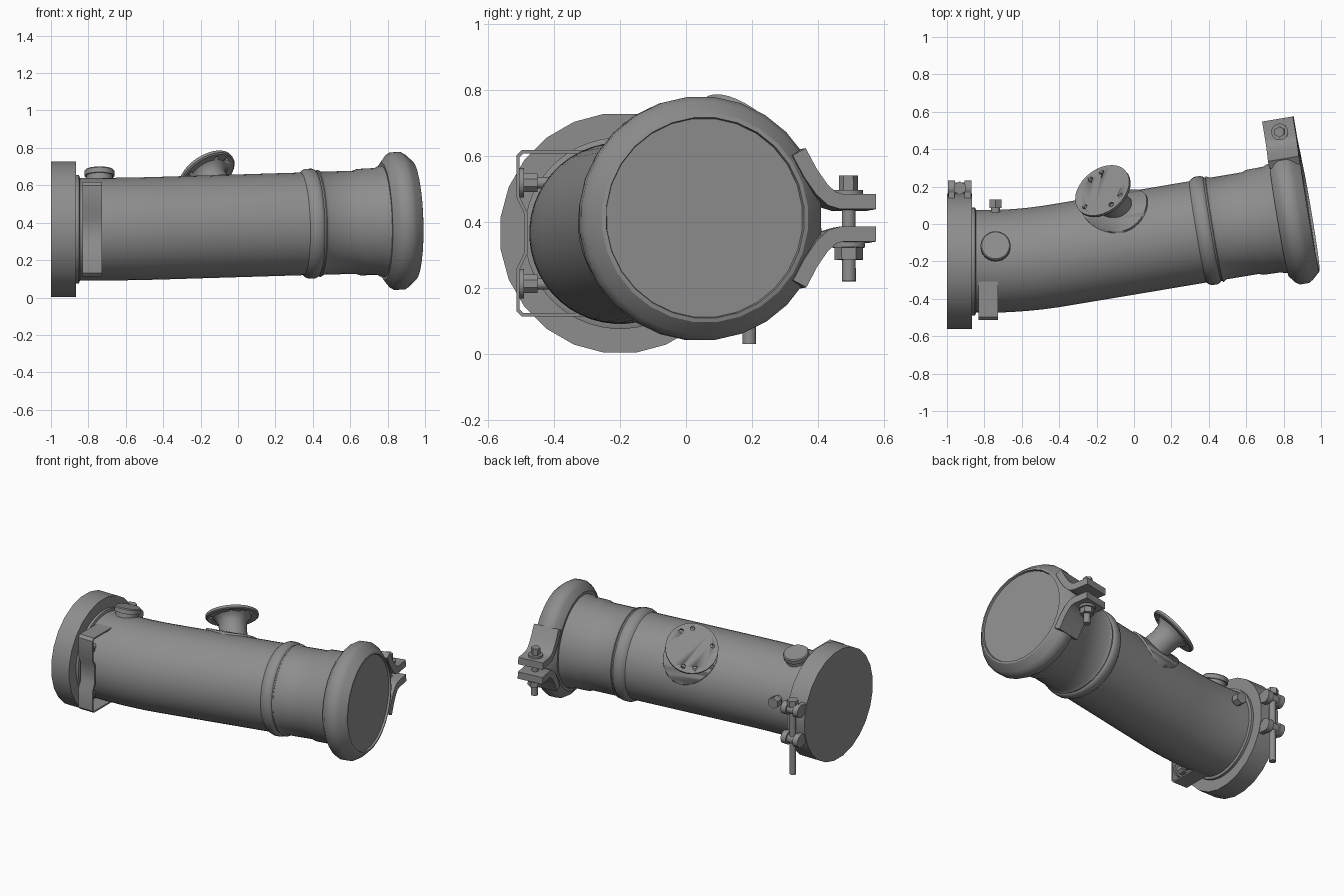
import bpy, bmesh, math
from mathutils import Vector as V, Matrix

if "Cube" in bpy.data.objects:
    bpy.data.objects.remove(bpy.data.objects["Cube"])

GREY = (0.27, 0.27, 0.27, 1)
steel = bpy.data.materials.new("grey_steel")
steel.use_nodes = True
steel.diffuse_color = GREY
steel.node_tree.nodes["Principled BSDF"].inputs["Base Color"].default_value = GREY

X, Y, Z = V((1, 0, 0)), V((0, 1, 0)), V((0, 0, 1))
ELBOW = V((-0.6, -0.2, 0.365))
AXIS = V((0.985, 0.165, 0.03)).normalized()


def finish(name, bm, angle=32):
    bmesh.ops.recalc_face_normals(bm, faces=bm.faces)
    me = bpy.data.meshes.new(name)
    bm.to_mesh(me)
    bm.free()
    ob = bpy.data.objects.new(name, me)
    bpy.context.collection.objects.link(ob)
    me.materials.append(steel)
    bpy.ops.object.select_all(action="DESELECT")
    ob.select_set(True)
    bpy.context.view_layer.objects.active = ob
    bpy.ops.object.shade_smooth_by_angle(angle=math.radians(angle))
    return ob


def centre(t):
    """Point and tangent of the pipe centreline, with a soft bend at t = 0."""
    b = 0.2
    f, df = (0, 0) if t < -b else (t, 1) if t > b else ((t + b) ** 2 / (4 * b), (t + b) / (2 * b))
    return ELBOW + X * t + (AXIS - X) * f, (X + (AXIS - X) * df).normalized()


def straight(origin, axis):
    d = V(axis).normalized()
    return lambda t: (V(origin) + d * t, d)


def sweep(name, profile, path, seg=32, angle=32):
    """Closed body of rings (t, radius) along a path."""
    bm = bmesh.new()
    rings = []
    for t, r in profile:
        p, d = path(t)
        u = (Z if abs(d.z) < 0.95 else Y).cross(d).normalized()
        w = d.cross(u)
        angles = [math.tau * (i + 0.5) / seg for i in range(seg)]
        rings.append([bm.verts.new(p + u * (r * math.cos(a)) + w * (r * math.sin(a))) for a in angles])
    for a, b in zip(rings, rings[1:]):
        for i in range(seg):
            j = (i + 1) % seg
            bm.faces.new((a[i], a[j], b[j], b[i]))
    bm.faces.new(rings[0])
    bm.faces.new(rings[-1])
    return finish(name, bm, angle)


def rod(name, start, axis, length, r, seg=20):
    return sweep(name, [(0, r), (length, r)], straight(start, axis), seg)


def ribbon(name, pts, thick, origin, u, w, d, width):
    """Bent plate: a 2D path in the (u, w) plane, extruded along d."""
    pts = [V(p) for p in pts]
    left, right = [], []
    for i, p in enumerate(pts):
        a = (p - pts[max(i - 1, 0)]).normalized()
        b = (pts[min(i + 1, len(pts) - 1)] - p).normalized()
        m = (a + b).normalized()
        k = thick / 2 / max(0.5, m.dot(b if b.length else a))
        side = V((-m.y, m.x)) * k
        left.append(p + side)
        right.append(p - side)
    bm = bmesh.new()
    rows = []
    for l, r in zip(left, right):
        rows.append([bm.verts.new(V(origin) + u * q.x + w * q.y + d * (s * width / 2))
                     for q, s in ((l, -1), (l, 1), (r, 1), (r, -1))])
    for a, b in zip(rows, rows[1:]):
        for i in range(4):
            j = (i + 1) % 4
            bm.faces.new((a[i], a[j], b[j], b[i]))
    bm.faces.new(rows[0])
    bm.faces.new(rows[-1])
    return finish(name, bm)


def boolean(ob, cutter, mode):
    mod = ob.modifiers.new("cut", "BOOLEAN")
    mod.operation, mod.object, mod.solver = mode, cutter, "EXACT"
    cutter.hide_render = True
    bpy.context.view_layer.objects.active = ob
    bpy.ops.object.modifier_apply(modifier=mod.name)
    bpy.data.objects.remove(cutter)


# Main pipe with bend, weld bead and stepped end
bend = [(-0.2 + 0.04 * i, 0.275) for i in range(11)]
sweep("main_pipe", [(-0.3, 0.275)] + bend + [
    (0.955, 0.275), (0.968, 0.287), (0.985, 0.294), (1.015, 0.294), (1.03, 0.287),
    (1.034, 0.281), (1.042, 0.281), (1.046, 0.287), (1.065, 0.276), (1.24, 0.276),
    (1.265, 0.285), (1.36, 0.287), (1.375, 0.295), (1.42, 0.30)], centre, 48)
sweep("pipe_collar", [(-0.28, 0.29), (-0.25, 0.29), (-0.245, 0.275)], centre, 48)

# End flange
sweep("end_flange", [(-0.4, 0.365), (-0.267, 0.365)], centre, 24)

# Clamp ring and recessed end plate
sweep("clamp_ring", [(1.395, 0.29), (1.395, 0.315), (1.425, 0.355), (1.45, 0.37), (1.495, 0.37),
                     (1.52, 0.355), (1.56, 0.318), (1.563, 0.305), (1.55, 0.302), (1.55, 0.29)],
      centre, 28)

# Clamp lugs and bolt
hub, _ = centre(1.477)
side = Z.cross(AXIS).normalized()
up = AXIS.cross(side)
for s, label in ((1, "upper"), (-1, "lower")):
    ribbon(label + "_clamp_lug", [(0.29, s * 0.2), (0.325, s * 0.135), (0.36, s * 0.085), (0.39, s * 0.058),
                                  (0.42, s * 0.049), (0.525, s * 0.049)], 0.046, hub, side, up, AXIS, 0.167)
bolt = hub + side * 0.455
rod("clamp_bolt", bolt - up * 0.19, up, 0.3, 0.021)
rod("clamp_bolt_head", bolt + up * 0.085, up, 0.045, 0.029, 6)
for name, h, length, r, seg in (("upper_washer", 0.072, 0.014, 0.045, 20),
                                ("lower_washer", -0.088, 0.016, 0.05, 20),
                                ("clamp_nut", -0.125, 0.04, 0.043, 6)):
    rod(name, bolt + up * h, up, length, r, seg)

# Slanted branch with saddle pad, flared neck and drilled flange
N = V((-0.46, 0.56, 0.69)).normalized()
top = V((-0.17, 0.18, 0.668))
branch = straight(top, N)
pad = rod("branch_pad", top - N * 0.34, N, 0.34, 0.165, 40)
boolean(pad, sweep("pad_cutter", [(0.2, 0.286), (0.95, 0.286)], centre, 64), "INTERSECT")
sweep("branch_neck", [(-0.3, 0.095), (-0.11, 0.085), (-0.06, 0.088), (-0.03, 0.105), (-0.012, 0.13)],
      branch, 32)
disc = sweep("branch_flange", [(-0.022, 0.155), (-0.016, 0.163), (0, 0.163)], branch, 32)
right = -Z.cross(N).normalized()
right = right if right.x < 0 else -right
rise = N.cross(right)
rise = rise if rise.z > 0 else -rise
for deg in (85, 117, 5, -117, -85):
    a = math.radians(deg)
    p = top + (right * math.cos(a) + rise * math.sin(a)) * 0.128
    boolean(disc, rod("hole_cutter", p - N * 0.1, N, 0.2, 0.014, 12), "DIFFERENCE")

# Top boss and side plug near the end flange
out = V((0, 0.26, 0.96)).normalized()
boss = straight(V((-0.74, -0.2, 0.365)) + out * 0.25, out)
sweep("top_boss", [(0, 0.07), (0.045, 0.07), (0.045, 0.08), (0.072, 0.08), (0.078, 0.074)], boss, 32)
rod("side_plug_stem", (-0.74, 0.04, 0.43), Y, 0.06, 0.025)
rod("side_plug_head", (-0.74, 0.085, 0.43), Y, 0.045, 0.038, 6)

# Front guard strap, symmetric about the pipe centre, with two nuts
half = [(-0.30, 0.247), (-0.495, 0.247), (-0.509, 0.233), (-0.509, 0.11), (-0.485, 0.06)]
strap = half + [(y, -z) for y, z in reversed(half)]
ribbon("front_strap", strap, 0.01, (-0.78, 0, 0.365), Y, Z, X, 0.105)
for s in (1, -1):
    rod("strap_washer", (-0.78, -0.505, 0.365 + s * 0.153), Y, 0.014, 0.045)
    rod("strap_nut", (-0.78, -0.495, 0.365 + s * 0.153), Y, 0.045, 0.03, 8)
    rod("strap_stud", (-0.78, -0.495, 0.365 + s * 0.153), Y, 0.09, 0.018, 12)

# Hinged closing bolt on the end flange
HX, HY = -0.932, 0.192
for s, label in ((1, "upper"), (-1, "lower")):
    h = 0.365 + s * 0.1
    for k in (1, -1):
        cx = HX + k * 0.044
        ribbon(label + "_hinge_cheek", [(0.08, h), (HY, h)], 0.07, (cx, 0, 0), Y, Z, X, 0.034)
        rod(label + "_hinge_eye", (cx - 0.019, HY, h), X, 0.038, 0.042)
    rod(label + "_trunnion", (HX - 0.03, HY, h), X, 0.06, 0.03)
rod("closing_bolt", (HX, HY, 0.03), Z, 0.5, 0.021)
rod("closing_nut", (HX, HY, 0.49), Z, 0.04, 0.036, 6)
